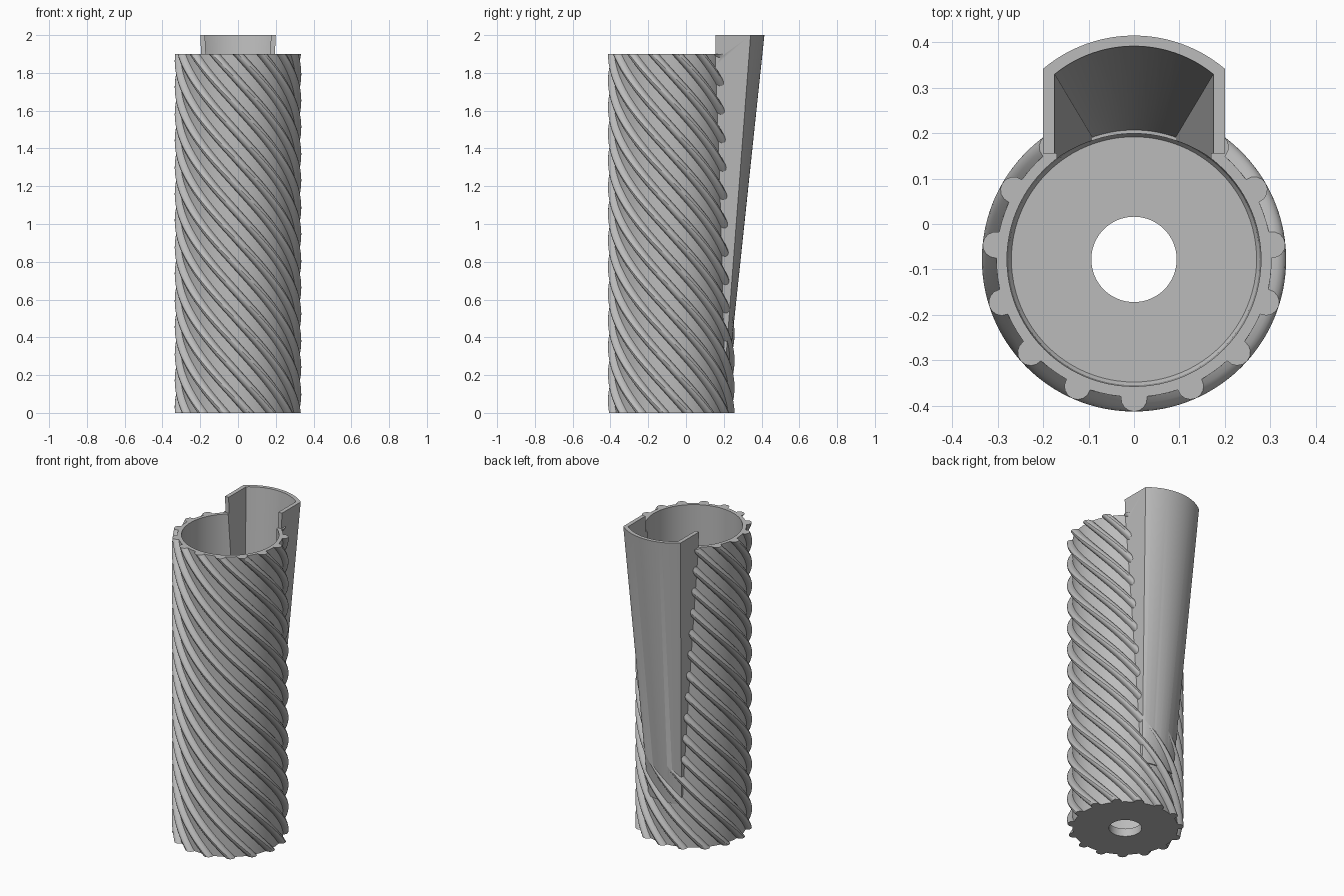
import bpy, bmesh
from math import sin, cos, pi, sqrt, asin, radians

cube = bpy.data.objects.get("Cube")
if cube:
    bpy.data.objects.remove(cube, do_unlink=True)

CY = -0.078            # tube axis
HEIGHT = 1.9
RIDGES = 15
RIDGE_R, RIDGE_C, VALLEY = 0.029, 0.306, 0.303
TWIST = radians(-323)

grey = bpy.data.materials.new("grey_plastic")
grey.use_nodes = True
COLOUR = (0.5, 0.5, 0.5, 1)
grey.diffuse_color = COLOUR
grey.node_tree.nodes["Principled BSDF"].inputs["Base Color"].default_value = COLOUR


def skin(name, rings):
    """Closed solid through a stack of equal-sized rings, capped at both ends."""
    bm = bmesh.new()
    loops = [[bm.verts.new(p) for p in ring] for ring in rings]
    n = len(loops[0])
    for a, b in zip(loops, loops[1:]):
        for i in range(n):
            j = (i + 1) % n
            bm.faces.new((a[i], a[j], b[j], b[i]))
    bm.faces.new(loops[0][::-1])
    bm.faces.new(loops[-1])
    bmesh.ops.recalc_face_normals(bm, faces=bm.faces)
    mesh = bpy.data.meshes.new(name)
    bm.to_mesh(mesh)
    bm.free()
    ob = bpy.data.objects.new(name, mesh)
    bpy.context.collection.objects.link(ob)
    mesh.materials.append(grey)
    return ob


def circle(r, z, n=96):
    return [(r * cos(2 * pi * i / n), CY + r * sin(2 * pi * i / n), z) for i in range(n)]


def ridge_profile():
    """Polar outline: half-round ridges on a round core."""
    pts = []
    pitch = 2 * pi / RIDGES
    edge = asin(RIDGE_R / RIDGE_C)
    for k in range(RIDGES):
        base = -pi / 2 + k * pitch
        for s in range(-4, 5):
            d = RIDGE_R * sin(s * pi / 8)
            phi = asin(d / RIDGE_C)
            r = RIDGE_C * cos(phi) + sqrt(max(RIDGE_R ** 2 - d * d, 0))
            pts.append((base + phi, r if abs(s) < 4 else VALLEY))
        for f in (0.33, 0.67):
            pts.append((base + edge + f * (pitch - 2 * edge), VALLEY))
    return pts


def spout_ring(z, half, corner, peak, front, n=24):
    """Straight sides with an arched back."""
    sag = peak - corner
    rad = (half * half + sag * sag) / (2 * sag)
    a = asin(half / rad)
    ring = [(-half, front, z), (half, front, z)]
    for i in range(n + 1):
        t = a - 2 * a * i / n
        ring.append((rad * sin(t), peak - rad + rad * cos(t), z))
    return ring


def combine(target, tool, operation):
    mod = target.modifiers.new(operation, 'BOOLEAN')
    mod.operation = operation
    mod.solver = 'EXACT'
    mod.object = tool
    bpy.context.view_layer.objects.active = target
    bpy.ops.object.modifier_apply(modifier=mod.name)
    bpy.data.objects.remove(tool, do_unlink=True)


# Twisted, ridged tube
outline = ridge_profile()
STEPS = 100
rings = []
for s in range(STEPS + 1):
    z = HEIGHT * s / STEPS
    turn = TWIST * (z / HEIGHT - 1)
    rings.append([(r * cos(a + turn), CY + r * sin(a + turn), z) for a, r in outline])
tube = skin("ridged_tube_with_spout", rings)

# Flared spout on the back
spout = skin("spout", [spout_ring(0.27, 0.115, 0.21, 0.232, 0.155),
                       spout_ring(2.0, 0.2, 0.342, 0.415, 0.155)])
combine(tube, spout, 'UNION')

# Bore, spout channel and drain hole
bore = skin("bore", [circle(0.27, 0.05), circle(0.277, 0.06), circle(0.28, 2.1)])
combine(tube, bore, 'DIFFERENCE')
channel = skin("channel", [spout_ring(0.27, 0.092, 0.191, 0.207, 0.02),
                           spout_ring(2.002, 0.175, 0.33, 0.392, 0.02)])
combine(tube, channel, 'DIFFERENCE')
hole = skin("drain_hole", [circle(0.094, -0.1, 64), circle(0.094, 0.2, 64)])
combine(tube, hole, 'DIFFERENCE')

# Smooth curved surfaces, crisp edges
bpy.ops.object.select_all(action='DESELECT')
tube.select_set(True)
bpy.context.view_layer.objects.active = tube
bpy.ops.object.shade_smooth_by_angle(angle=radians(32))
